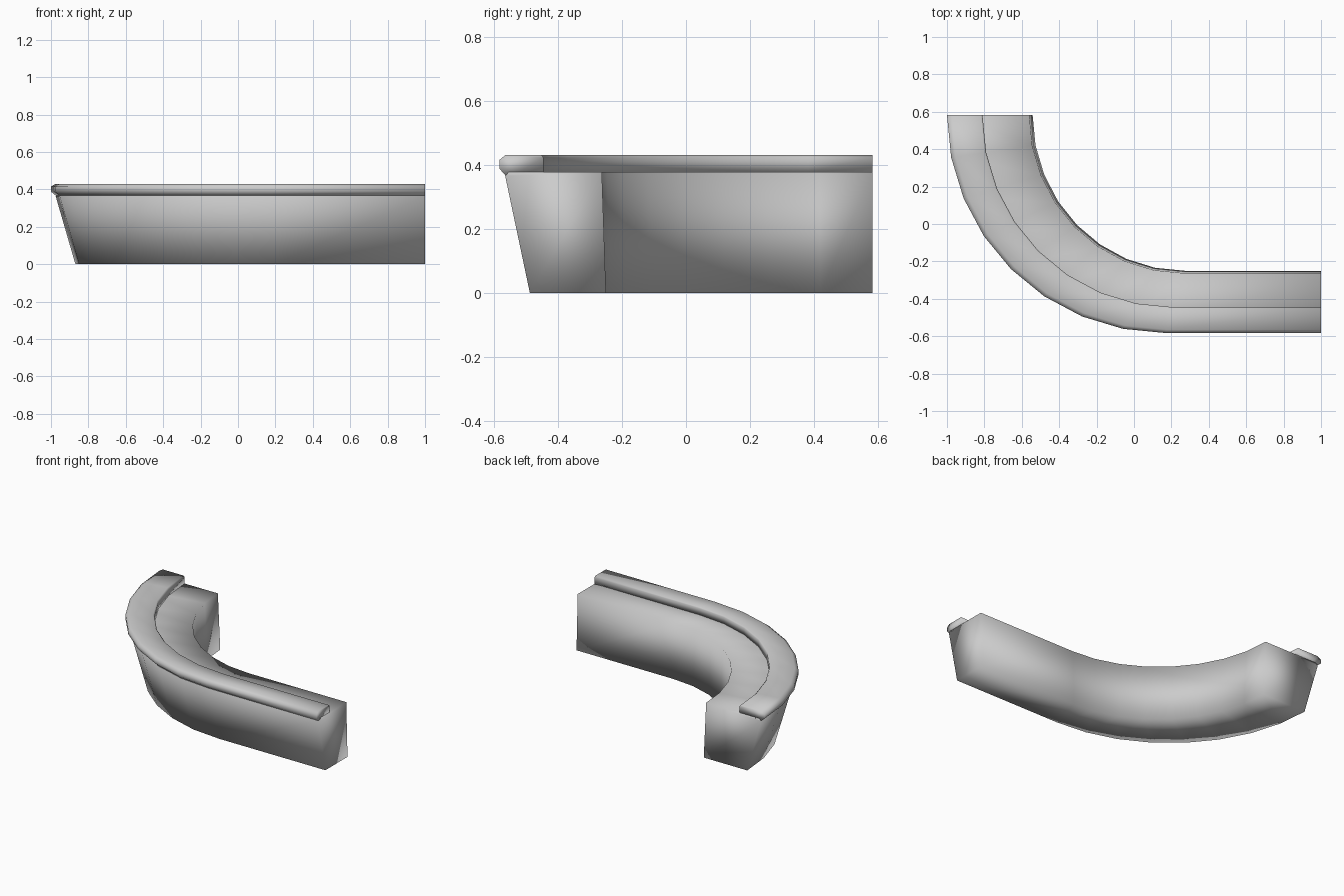
import bpy, bmesh, math

if "Cube" in bpy.data.objects:
    bpy.data.objects.remove(bpy.data.objects["Cube"])

SEGS = 8          # segments around the bend
Y_END = 0.583     # y of the left end, also half the depth


def path_points(d, z):
    """Bent path at inset d from the outermost edge: quarter arc, then a straight run."""
    cx = 0.17 + 0.3 * d
    rx = cx - (-1.0 + 1.375 * d)
    ry = 2 * Y_END - d
    pts = []
    for i in range(SEGS + 1):
        a = math.pi / 2 * i / SEGS
        pts.append((cx - rx * math.cos(a), Y_END - ry * math.sin(a), z))
    pts.append((1.0, Y_END - ry, z))
    return pts


def sweep(name, profile):
    """Sweep a closed (inset, height) profile along the bend and cap both ends."""
    bm = bmesh.new()
    rails = [[bm.verts.new(p) for p in path_points(d, z)] for d, z in profile]
    n = len(rails)
    for k in range(n):
        a, b = rails[k], rails[(k + 1) % n]
        for i in range(SEGS + 1):
            bm.faces.new((a[i], a[i + 1], b[i + 1], b[i]))
    bm.faces.new([r[0] for r in rails])
    bm.faces.new([r[-1] for r in reversed(rails)])
    bmesh.ops.recalc_face_normals(bm, faces=bm.faces)
    for f in bm.faces:
        f.smooth = True
    me = bpy.data.meshes.new(name)
    bm.to_mesh(me)
    bm.free()
    ob = bpy.data.objects.new(name, me)
    bpy.context.collection.objects.link(ob)
    return ob


# Counter body: sloped outer face, nearly upright inner face
sweep("counter_body", [(0.095, 0.0), (0.018, 0.365), (0.03, 0.378),
                       (0.32, 0.378), (0.333, 0.0)])

# Raised ledge along the outer edge, with eased corners
sweep("counter_ledge", [(0.02, 0.365), (0.0, 0.388), (0.0, 0.415), (0.018, 0.43),
                        (0.132, 0.43), (0.138, 0.422), (0.138, 0.378), (0.05, 0.37)])
